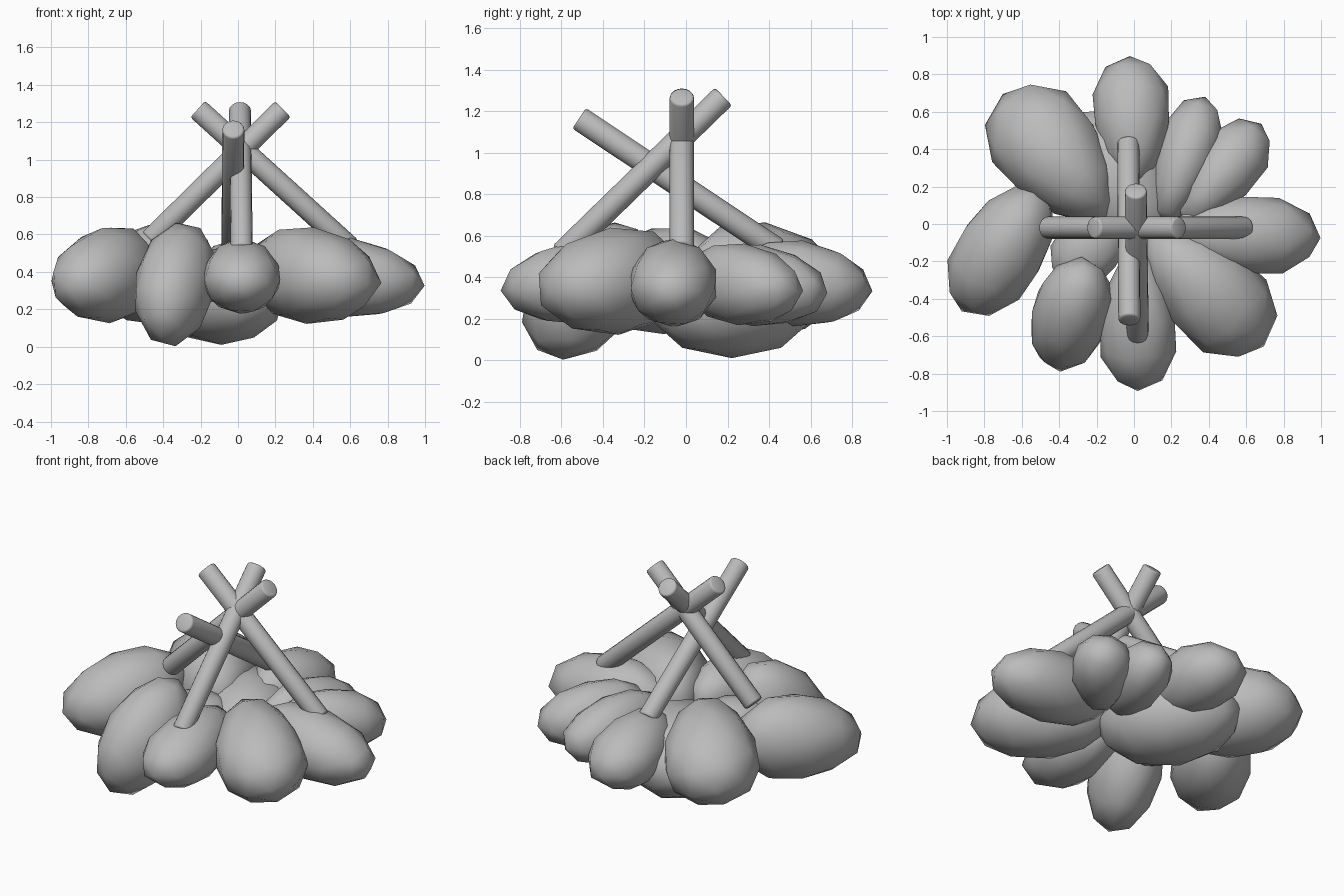
import bpy, bmesh, math
from mathutils import Vector

if "Cube" in bpy.data.objects:
    bpy.data.objects.remove(bpy.data.objects["Cube"])

grey = bpy.data.materials.new("stone_grey")
grey.diffuse_color = (0.5, 0.5, 0.5, 1)
grey.use_nodes = True
grey.node_tree.nodes["Principled BSDF"].inputs["Base Color"].default_value = grey.diffuse_color


def finish(name, bm):
    me = bpy.data.meshes.new(name)
    bm.to_mesh(me)
    bm.free()
    me.materials.append(grey)
    me.shade_smooth()
    ob = bpy.data.objects.new(name, me)
    bpy.context.collection.objects.link(ob)
    return ob


def stone(name, centre, half_len, half_wid, half_hgt, yaw, taper=0.25, pitch=-6, htaper=-0.05):
    """Egg-shaped low-poly boulder, its long axis pointing outward along yaw."""
    a, p = math.radians(yaw), math.radians(pitch)
    d = Vector((math.cos(a) * math.cos(p), math.sin(a) * math.cos(p), math.sin(p)))
    q = d.to_track_quat('Z', 'Y')

    def peak(t):
        return max(math.sqrt(1 - s * s) * (1 + t * s) for s in (i / 50 for i in range(-50, 51)))

    bm = bmesh.new()
    bmesh.ops.create_icosphere(bm, subdivisions=2, radius=1)
    for v in bm.verts:
        x, y, z = v.co
        kw = 1.04 * (1 + taper * z) / peak(taper)
        kh = 1.04 * (1 + htaper * z) / peak(htaper)
        v.co = q @ Vector((x * half_wid * kw, y * half_hgt * kh, z * half_len)) + Vector(centre)
    return finish(name, bm)


def log(name, bottom, top, r=0.059):
    """Straight round pole between two points, with slightly softened ends."""
    a, b = Vector(bottom), Vector(top)
    q = (b - a).to_track_quat('Z', 'Y')
    bm = bmesh.new()
    bmesh.ops.create_cone(bm, cap_ends=True, segments=16, radius1=r, radius2=r,
                          depth=(b - a).length)
    rims = [e for e in bm.edges if abs(e.verts[0].co.z - e.verts[1].co.z) < 1e-4]
    bmesh.ops.bevel(bm, geom=rims, offset=0.012, segments=2, profile=0.5, affect='EDGES')
    for v in bm.verts:
        v.co = q @ v.co + (a + b) / 2
    return finish(name, bm)


# Ring of boulders, narrow ends pointing inward
stone("stone_right", (0.58, -0.06, 0.37), 0.42, 0.21, 0.205, -2, 0.15)
stone("stone_front_right", (0.385, -0.345, 0.38), 0.44, 0.26, 0.25, -45)
stone("stone_front", (0.02, -0.51, 0.375), 0.385, 0.205, 0.195, -90)
stone("stone_front_left", (-0.335, -0.475, 0.34), 0.385, 0.205, 0.245, 253, 0.0, -49, 0.1)
stone("stone_left", (-0.705, -0.135, 0.38), 0.40, 0.23, 0.25, 237, 0.1, -8, -0.15)
stone("stone_back_left", (-0.42, 0.36, 0.39), 0.44, 0.275, 0.265, 130, 0.28)
stone("stone_back", (-0.01, 0.54, 0.37), 0.36, 0.205, 0.20, 92)
stone("stone_back_right_inner", (0.27, 0.34, 0.36), 0.36, 0.16, 0.19, 72)
stone("stone_back_right_outer", (0.47, 0.265, 0.365), 0.345, 0.175, 0.19, 52)

# Low boulders filling the middle
stone("stone_centre", (-0.09, 0.22, 0.27), 0.44, 0.29, 0.25, 122, 0.0, 0, 0.0)
stone("stone_centre_front", (-0.24, -0.12, 0.36), 0.25, 0.18, 0.14, 230, 0.0, 0, 0.0)

# Crossed logs
log("log_left", (-0.47, -0.02, 0.57), (0.24, -0.02, 1.27))
log("log_right", (0.60, -0.02, 0.53), (-0.215, -0.02, 1.27))
log("log_front", (0.02, -0.60, 0.51), (0.01, 0.18, 1.27))
log("log_back", (-0.03, 0.44, 0.53), (-0.025, -0.515, 1.165))
